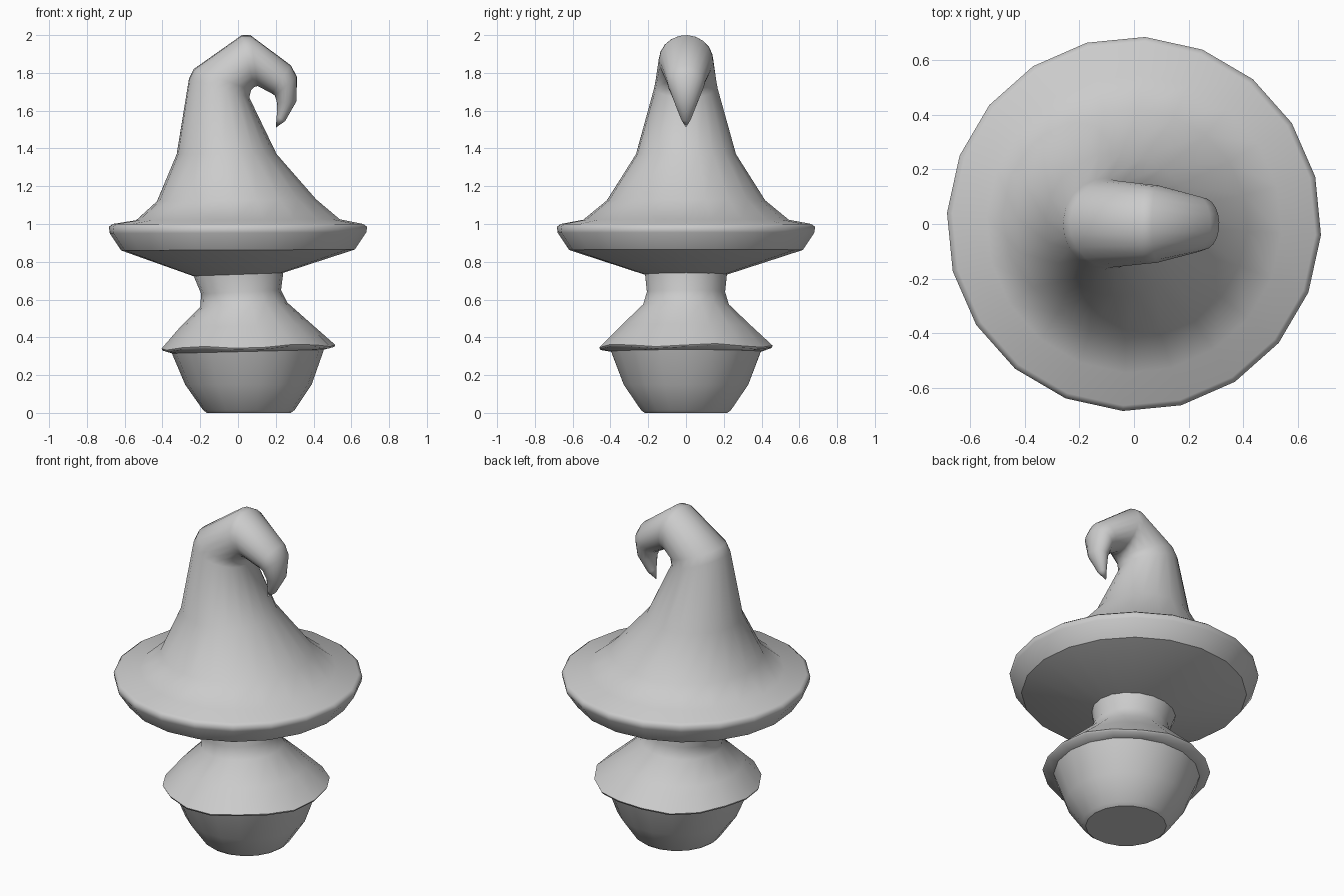
import bpy, bmesh
from math import sin, cos, pi, radians


def loft(name, rings, sides, phase=0, tip=None, sharp=(), wavy=()):
    """Skin a stack of elliptical rings.
    Each ring: left x, left z, right x, right z, half depth in y."""
    bm = bmesh.new()
    loops = []
    for r, (lx, lz, rx, rz, w) in enumerate(rings):
        loop = []
        for i in range(sides):
            a = 2 * pi * i / sides + phase
            c = cos(a) / 2
            x = (lx + rx) / 2 + (rx - lx) * c
            z = (lz + rz) / 2 + (rz - lz) * c
            if r in wavy:
                z += 0.008 * sin(5 * a)
            loop.append(bm.verts.new((x, w * sin(a), z)))
        loops.append(loop)
    for lo, hi in zip(loops, loops[1:]):
        for i in range(sides):
            j = (i + 1) % sides
            bm.faces.new((lo[i], lo[j], hi[j], hi[i]))
    bm.faces.new(loops[0][::-1])
    if tip:
        t = bm.verts.new(tip)
        for i in range(sides):
            bm.faces.new((loops[-1][i], loops[-1][(i + 1) % sides], t))
    else:
        bm.faces.new(loops[-1])
    bmesh.ops.recalc_face_normals(bm, faces=bm.faces[:])
    for f in bm.faces:
        f.smooth = True
    for r in sharp:
        for i in range(sides):
            e = bm.edges.get((loops[r][i], loops[r][(i + 1) % sides]))
            e.smooth = False
    mesh = bpy.data.meshes.new(name)
    bm.to_mesh(mesh)
    bm.free()
    ob = bpy.data.objects.new(name, mesh)
    bpy.context.collection.objects.link(ob)
    return ob


# Stem: bulbous foot, wavy skirt, narrow neck
loft("mushroom_stem", [
    (-0.165, 0.00, 0.28, 0.00, 0.222),
    (-0.185, 0.015, 0.30, 0.015, 0.242),
    (-0.28, 0.15, 0.39, 0.15, 0.335),
    (-0.35, 0.315, 0.455, 0.335, 0.402),
    (-0.40, 0.33, 0.51, 0.35, 0.46),
    (-0.405, 0.34, 0.515, 0.36, 0.465),
    (-0.31, 0.45, 0.39, 0.47, 0.35),
    (-0.20, 0.56, 0.26, 0.585, 0.23),
    (-0.195, 0.63, 0.228, 0.65, 0.21),
    (-0.235, 0.725, 0.24, 0.745, 0.22),
    (-0.235, 0.76, 0.235, 0.76, 0.22),
], 18, sharp=(0, 3, 5), wavy=(4, 5))

# Hat: wide brim, leaning cone, and a curled tip
loft("pointed_hat", [
    (-0.24, 0.725, 0.235, 0.74, 0.22),
    (-0.62, 0.86, 0.62, 0.865, 0.62),
    (-0.68, 0.95, 0.68, 0.955, 0.68),
    (-0.685, 0.985, 0.685, 0.985, 0.685),
    (-0.665, 1.00, 0.665, 1.00, 0.665),
    (-0.54, 1.02, 0.54, 1.025, 0.545),
    (-0.43, 1.12, 0.415, 1.13, 0.42),
    (-0.325, 1.37, 0.205, 1.37, 0.265),
    (-0.26, 1.77, 0.06, 1.67, 0.168),
    (-0.235, 1.82, 0.07, 1.71, 0.16),
    (0.02, 2.00, 0.085, 1.725, 0.145),
    (0.065, 2.00, 0.105, 1.73, 0.142),
    (0.28, 1.84, 0.18, 1.69, 0.103),
    (0.312, 1.78, 0.195, 1.68, 0.095),
    (0.31, 1.65, 0.207, 1.64, 0.062),
    (0.25, 1.545, 0.205, 1.57, 0.027),
], 20, phase=radians(-3.4), tip=(0.2, 0, 1.51), sharp=(1,))
